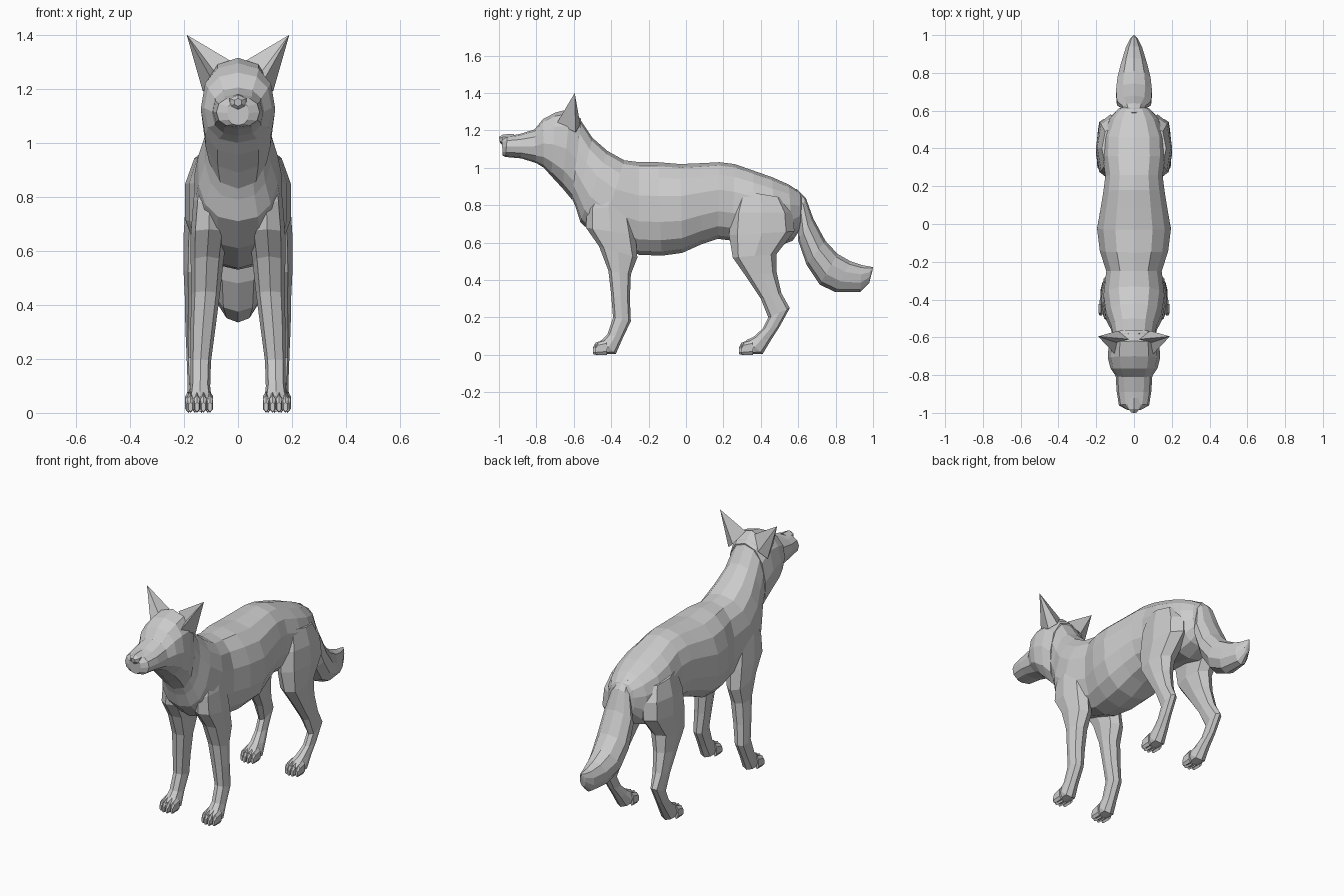
import bpy, bmesh
from math import sin, cos, pi, copysign


def finish(name, bm, mirror=False):
    bmesh.ops.recalc_face_normals(bm, faces=bm.faces)
    me = bpy.data.meshes.new(name)
    bm.to_mesh(me)
    bm.free()
    ob = bpy.data.objects.new(name, me)
    bpy.context.collection.objects.link(ob)
    if mirror:
        m = ob.modifiers.new("mirror", 'MIRROR')
        m.use_axis = (True, False, False)
    return ob


def loft(name, rings, sides, power=1.0, mirror=False):
    """Each ring: edge point a (y, z), opposite edge point b (y, z), centre x, half width."""
    bm = bmesh.new()
    loops = []
    for ay, az, by, bz, cx, w in rings:
        loop = []
        for i in range(sides):
            t = 2 * pi * i / sides
            c = copysign(abs(cos(t)) ** power, cos(t))
            s = copysign(abs(sin(t)) ** power, sin(t))
            k = (1 - c) / 2
            loop.append(bm.verts.new((cx + w * s, ay + (by - ay) * k, az + (bz - az) * k)))
        loops.append(loop)
    for p, q in zip(loops, loops[1:]):
        for i in range(sides):
            j = (i + 1) % sides
            bm.faces.new((p[i], p[j], q[j], q[i]))
    bm.faces.new(loops[0])
    bm.faces.new(loops[-1])
    return finish(name, bm, mirror)


def centred(rows):
    return [(a, b, c, d, 0, w) for a, b, c, d, w in rows]


# Torso with neck
loft("torso", centred([
    (-.58, 1.28, -.62, .86, .11), (-.50, 1.16, -.59, .79, .125),
    (-.42, 1.09, -.565, .71, .15), (-.33, 1.04, -.46, .61, .165),
    (-.25, 1.03, -.25, .535, .15), (-.15, 1.03, -.13, .53, .185),
    (-.03, 1.02, -.02, .545, .2), (.09, 1.025, .08, .59, .18),
    (.18, 1.03, .17, .62, .165), (.26, 1.02, .25, .61, .155),
    (.36, .985, .36, .60, .17), (.46, .95, .48, .575, .165),
    (.55, .91, .57, .61, .13), (.61, .87, .61, .67, .085),
    (.63, .82, .62, .74, .04)]), 14, .85)

# Head and muzzle
loft("head", centred([
    (-.985, 1.155, -.98, 1.065, .04), (-.955, 1.17, -.965, 1.058, .08),
    (-.89, 1.18, -.88, 1.05, .092), (-.81, 1.205, -.80, 1.025, .097),
    (-.765, 1.26, -.76, 1.0, .125), (-.70, 1.295, -.72, .955, .138),
    (-.62, 1.315, -.66, .89, .135), (-.56, 1.26, -.61, .83, .12)]), 12, .85)

# Nose
loft("nose", centred([
    (-1.0, 1.165, -.995, 1.135, .015), (-.98, 1.178, -.98, 1.12, .035),
    (-.92, 1.182, -.94, 1.12, .04)]), 6)

# Tail
loft("tail", centred([
    (.59, .89, .57, .80, .04), (.64, .84, .60, .74, .065),
    (.68, .73, .60, .61, .095), (.745, .61, .645, .48, .1),
    (.81, .54, .715, .375, .092), (.88, .50, .80, .335, .072),
    (.94, .48, .93, .335, .045), (.985, .472, .98, .385, .02),
    (1.0, .468, .998, .455, .004)]), 10)

# Front legs
loft("front_leg", [
    (-.45, .92, -.33, .92, .10, .045), (-.53, .78, -.30, .80, .105, .06),
    (-.535, .68, -.27, .64, .108, .067), (-.465, .58, -.26, .52, .115, .06),
    (-.415, .45, -.295, .43, .12, .053), (-.40, .32, -.30, .30, .13, .046),
    (-.39, .20, -.295, .18, .138, .038), (-.42, .11, -.34, .085, .14, .037),
    (-.45, .08, -.375, .005, .14, .043), (-.475, .06, -.475, .005, .14, .04)],
    8, .85, True)

# Hind legs
loft("hind_leg", [
    (.28, .88, .52, .84, .10, .07), (.24, .76, .57, .76, .115, .08),
    (.23, .64, .58, .66, .125, .077), (.25, .52, .485, .54, .135, .067),
    (.32, .42, .485, .44, .145, .052), (.40, .30, .51, .33, .155, .04),
    (.44, .20, .555, .25, .163, .028), (.41, .14, .50, .15, .16, .028),
    (.36, .095, .455, .08, .152, .035), (.325, .08, .41, .005, .148, .043),
    (.305, .06, .305, .005, .148, .04)], 8, .85, True)

# Toes
for name, x0, y0 in (("front", .14, -.465), ("hind", .148, .315)):
    for i in range(4):
        x = x0 + (i - 1.5) * .024
        y = y0 + (.012 if i in (0, 3) else 0)
        loft(f"{name}_toe_{i + 1}", [
            (y - .032, .04, y - .032, .004, x, .008),
            (y - .018, .066, y - .018, 0, x, .013),
            (y + .03, .08, y + .03, 0, x, .013)], 6, .85, True)

# Ears: hollow-fronted pyramids
bm = bmesh.new()
tip, inner, outer, front, hollow, back = [bm.verts.new(p) for p in (
    (.19, -.595, 1.4), (.03, -.61, 1.305), (.13, -.59, 1.19),
    (.10, -.69, 1.24), (.085, -.63, 1.26), (.085, -.565, 1.23))]
for f in ((tip, inner, hollow), (tip, hollow, front), (tip, front, outer),
          (tip, outer, back), (tip, back, inner), (inner, back, hollow),
          (hollow, back, outer), (hollow, outer, front)):
    bm.faces.new(f)
finish("ear", bm, True)
